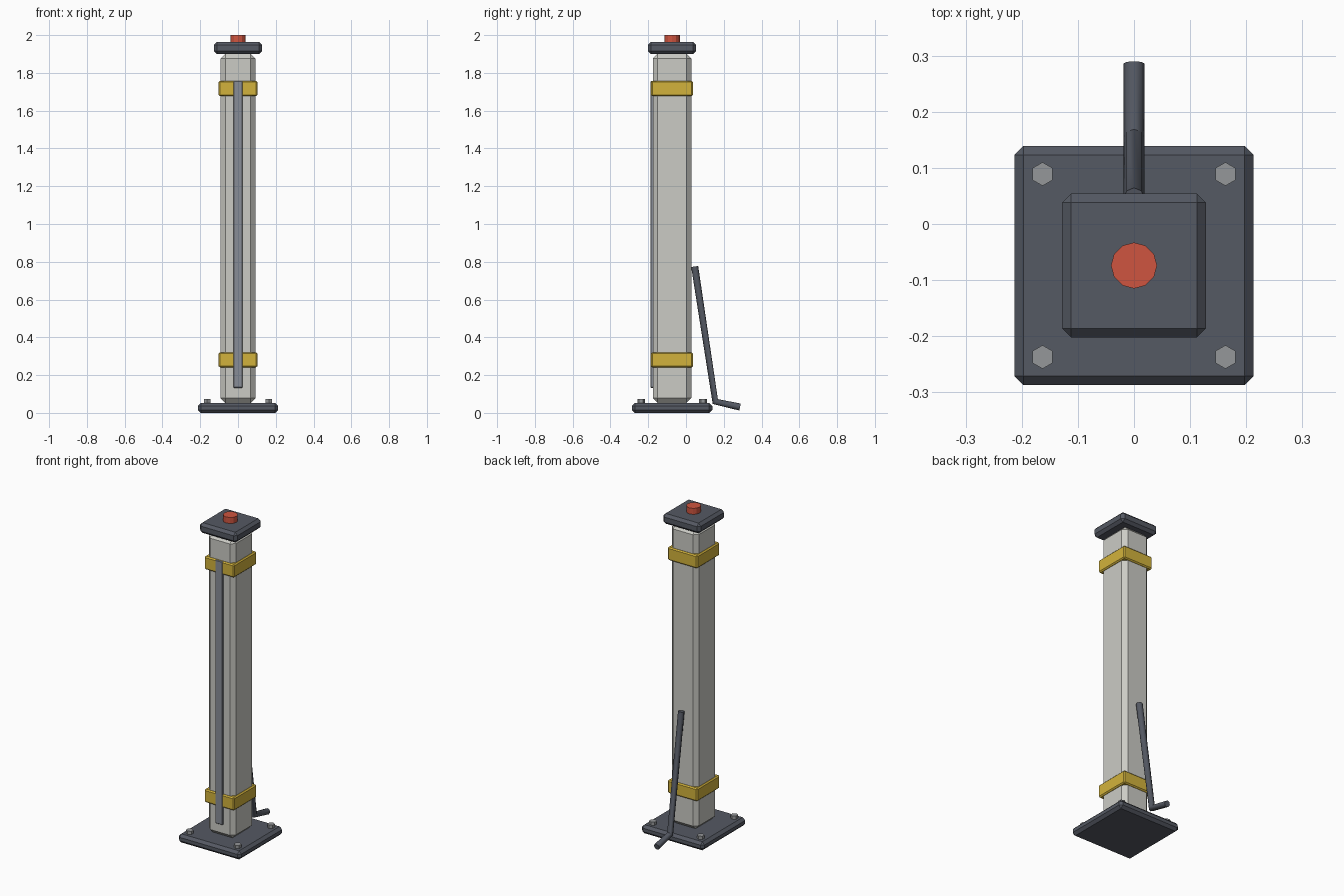
import bpy
import math

cube = bpy.data.objects.get("Cube")
if cube:
    bpy.data.objects.remove(cube, do_unlink=True)

CY = -0.074  # centre line of the column


def material(name, rgb):
    m = bpy.data.materials.new(name)
    m.use_nodes = True
    colour = (*rgb, 1.0)
    m.diffuse_color = colour
    m.node_tree.nodes["Principled BSDF"].inputs["Base Color"].default_value = colour
    return m


dark = material("dark steel", (0.09, 0.10, 0.125))
pale = material("pale grey", (0.60, 0.60, 0.56))
yellow = material("yellow", (0.65, 0.45, 0.045))
red = material("red", (0.62, 0.09, 0.05))
slate = material("slate grey", (0.25, 0.27, 0.31))
zinc = material("zinc", (0.30, 0.31, 0.32))


def box(name, half_x, y0, y1, z0, z1, mat, bevel):
    """Box centred on x = 0 with chamfered edges."""
    bpy.ops.mesh.primitive_cube_add(size=1, location=(0, (y0 + y1) / 2, (z0 + z1) / 2))
    o = bpy.context.object
    o.name = name
    o.scale = (2 * half_x, y1 - y0, z1 - z0)
    bpy.ops.object.transform_apply(location=False, rotation=False, scale=True)
    o.data.materials.append(mat)
    mod = o.modifiers.new("chamfer", "BEVEL")
    mod.width = bevel
    mod.segments = 1
    return o


def post(name, sides, radius, x, y, z0, z1, mat):
    """Upright flat-sided prism."""
    bpy.ops.mesh.primitive_cylinder_add(vertices=sides, radius=radius, depth=z1 - z0,
                                        location=(x, y, (z0 + z1) / 2))
    o = bpy.context.object
    o.name = name
    o.data.materials.append(mat)
    return o


# Base plate, column and cap
box("base_plate", 0.213, CY - 0.213, CY + 0.213, 0, 0.053, dark, 0.016)
box("column", 0.0925, CY - 0.102, CY + 0.102, 0.053, 1.9, pale, 0.025)
box("cap", 0.128, CY - 0.128, CY + 0.128, 1.9, 1.963, dark, 0.016)

# Clamp bands around the column
for name, z in (("lower_band", 0.24), ("upper_band", 1.677)):
    box(name, 0.102, CY - 0.111, CY + 0.111, z, z + 0.081, yellow, 0.007)

# Strip running up the front
box("front_strip", 0.025, CY - 0.114, CY - 0.09, 0.133, 1.757, slate, 0.003)

# Button on the cap
post("button", 12, 0.041, 0, CY, 1.955, 2.0, red)

# Hex bolts at the base corners
for x_name, sx in (("left", 1), ("right", -1)):
    for y_name, sy in (("front", -1), ("back", 1)):
        post(f"bolt_{y_name}_{x_name}", 6, 0.021, sx * 0.163, CY + sy * 0.163,
             0.045, 0.073, zinc)

# Bent cable behind the column
curve = bpy.data.curves.new("cable", "CURVE")
curve.dimensions = "3D"
curve.bevel_depth = 0.0187
curve.bevel_resolution = 2
curve.use_fill_caps = True
path = [(0, 0.046, 0.775), (0, 0.155, 0.06), (0, 0.286, 0.031)]
spline = curve.splines.new("POLY")
spline.points.add(len(path) - 1)
for point, co in zip(spline.points, path):
    point.co = (*co, 1)
cable = bpy.data.objects.new("cable", curve)
bpy.context.collection.objects.link(cable)
curve.materials.append(dark)
bpy.ops.object.select_all(action="DESELECT")
cable.select_set(True)
bpy.context.view_layer.objects.active = cable
bpy.ops.object.convert(target="MESH")
bpy.ops.object.shade_smooth_by_angle(angle=math.radians(50))
